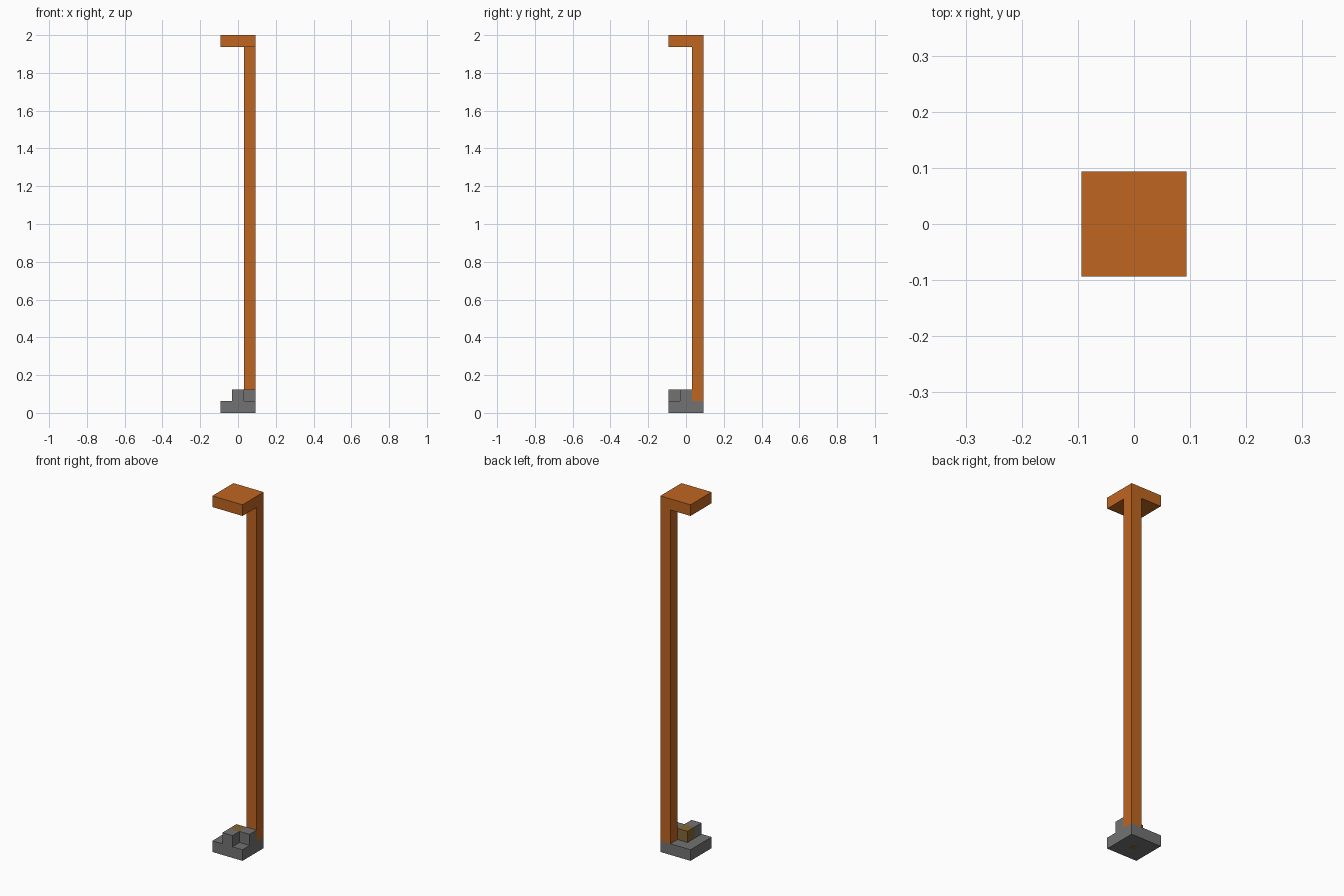
import bpy
import bmesh

cube = bpy.data.objects.get("Cube")
if cube:
    bpy.data.objects.remove(cube, do_unlink=True)

U = 0.0625  # one block


def material(name, rgb):
    m = bpy.data.materials.new(name)
    m.use_nodes = True
    color = (*rgb, 1.0)
    m.diffuse_color = color
    m.node_tree.nodes["Principled BSDF"].inputs["Base Color"].default_value = color
    return m


orange = material("orange", (0.52, 0.13, 0.015))
grey = material("stone grey", (0.17, 0.17, 0.17))
gold = material("dull gold", (0.23, 0.13, 0.035))


def finish(name, bm, mat):
    me = bpy.data.meshes.new(name)
    bm.to_mesh(me)
    bm.free()
    me.materials.append(mat)
    ob = bpy.data.objects.new(name, me)
    bpy.context.collection.objects.link(ob)
    return ob


def block(name, lo, hi, mat):
    """Box between two corners given in block units."""
    bm = bmesh.new()
    bmesh.ops.create_cube(bm, size=1)
    for v in bm.verts:
        for i in range(3):
            v.co[i] = U * (lo[i] if v.co[i] < 0 else hi[i])
    return finish(name, bm, mat)


# Base slab with the stepped blocks around the core
block("base_slab", (-1.5, -1.5, 0), (1.5, 1.5, 1), grey)
block("front_step", (-0.5, -1.5, 1), (0.5, -0.5, 2), grey)
block("side_step", (0.5, -0.5, 1), (1.5, 0.5, 2), grey)
block("core_block", (-0.5, -0.5, 1), (0.5, 0.5, 2), gold)

# Small round plug under the base
bm = bmesh.new()
bmesh.ops.create_cone(bm, cap_ends=True, segments=8, radius1=0.02,
                      radius2=0.02, depth=0.004)
bmesh.ops.translate(bm, verts=bm.verts, vec=(0, 0, 0.0015))
finish("base_plug", bm, gold)

# Corner post and the overhanging top
block("corner_post", (0.5, 0.5, 1), (1.5, 1.5, 31), orange)
block("top_slab", (-1.5, -1.5, 31), (1.5, 1.5, 32), orange)
